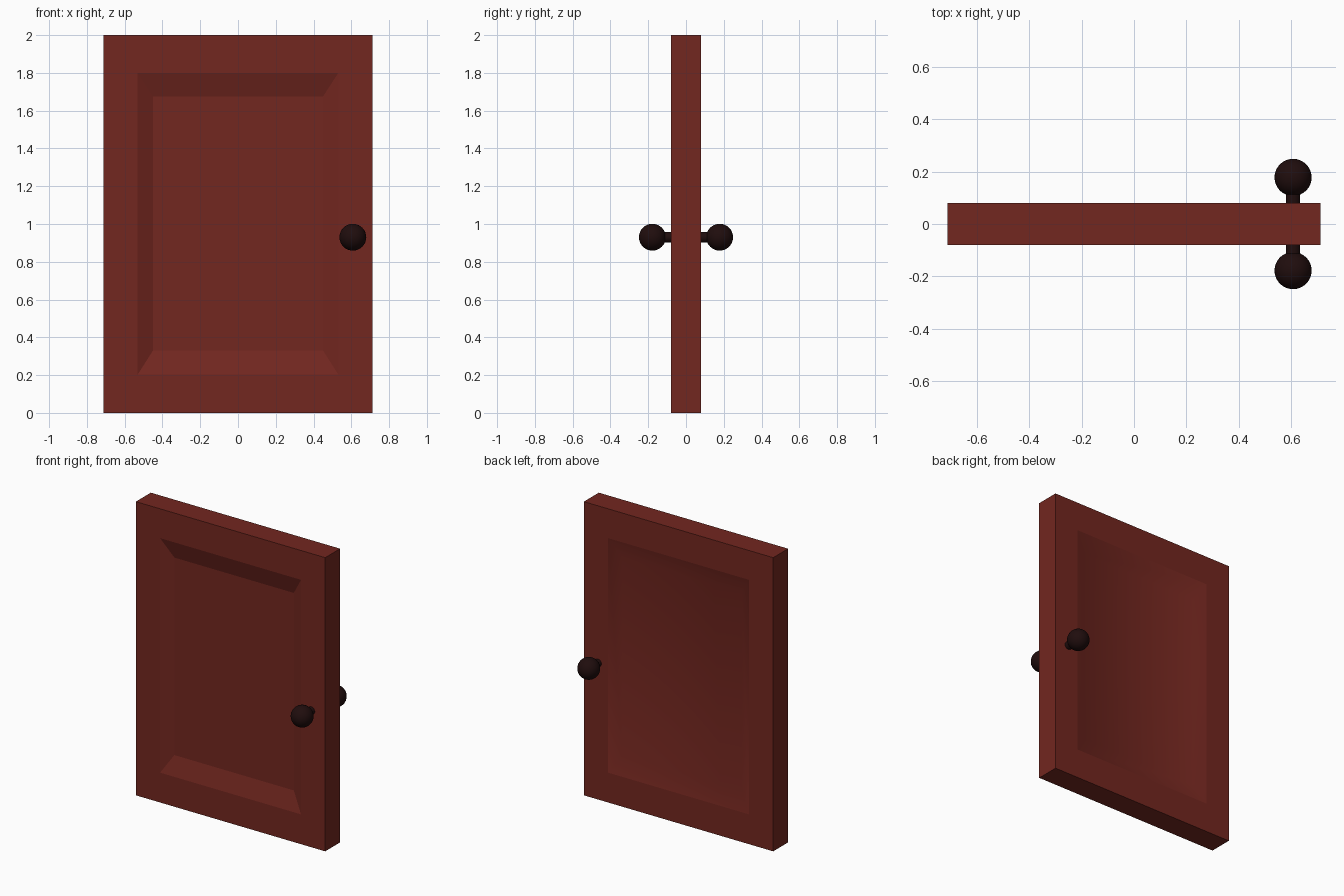
import bpy, bmesh, math
from mathutils import Matrix, Vector

if "Cube" in bpy.data.objects:
    bpy.data.objects.remove(bpy.data.objects["Cube"])

W, T, H = 0.713, 0.08, 2.0          # half width, half thickness, height
KNOB = Vector((0.608, 0.178, 0.93))


def material(name, color):
    m = bpy.data.materials.new(name)
    m.diffuse_color = (*color, 1)
    m.use_nodes = True
    m.node_tree.nodes["Principled BSDF"].inputs["Base Color"].default_value = m.diffuse_color
    return m


def to_object(name, bm, mat):
    me = bpy.data.meshes.new(name)
    bm.to_mesh(me)
    bm.free()
    me.materials.append(mat)
    ob = bpy.data.objects.new(name, me)
    bpy.context.collection.objects.link(ob)
    return ob


def inset_to(bm, face, half_x, z_low, z_high, y):
    # inset the face and move its new border to a given rectangle
    ring = bmesh.ops.inset_region(bm, faces=[face], thickness=0.05)["faces"]
    mid = H / 2
    for v in face.verts:
        v.co = (math.copysign(half_x, v.co.x), y, z_high if v.co.z > mid else z_low)
    return ring


red = material("red_wood", (0.17, 0.02, 0.014))
dark = material("dark_metal", (0.014, 0.004, 0.004))

# Door leaf with a bevelled recessed panel on both faces
bm = bmesh.new()
bmesh.ops.create_cube(bm, size=1, matrix=Matrix.Translation((0, 0, H / 2))
                      @ Matrix.Diagonal((2 * W, 2 * T, H, 1)))
bm.normal_update()
for side in (-1, 1):
    face = next(f for f in bm.faces if f.normal.y * side > 0.9)
    inset_to(bm, face, 0.531, 0.203, 1.8, side * T)
    border = list(face.edges)
    slopes = inset_to(bm, face, 0.45, 0.33, 1.675, side * (T - 0.038))
    if side == 1:                    # the back panel is shaded softly
        for f in slopes + [face]:
            f.smooth = True
        for e in border:
            e.smooth = False
bm.normal_update()
to_object("door", bm, red)

# Knobs with stems, front and back
for side, label in ((-1, "front"), (1, "back")):
    bm = bmesh.new()
    bmesh.ops.create_uvsphere(bm, u_segments=32, v_segments=16, radius=0.071,
                              matrix=Matrix.Translation((KNOB.x, side * KNOB.y, KNOB.z))
                              @ Matrix.Rotation(math.pi / 2, 4, 'X'))
    for f in bm.faces:
        f.smooth = True
    to_object(label + "_knob", bm, dark)

    bm = bmesh.new()
    bmesh.ops.create_cone(bm, cap_ends=True, segments=32, radius1=0.027, radius2=0.027,
                          depth=0.09, matrix=Matrix.Translation((KNOB.x, side * 0.12, KNOB.z))
                          @ Matrix.Rotation(math.pi / 2, 4, 'X'))
    for f in bm.faces:
        f.smooth = len(f.verts) == 4
    to_object(label + "_knob_stem", bm, dark)
